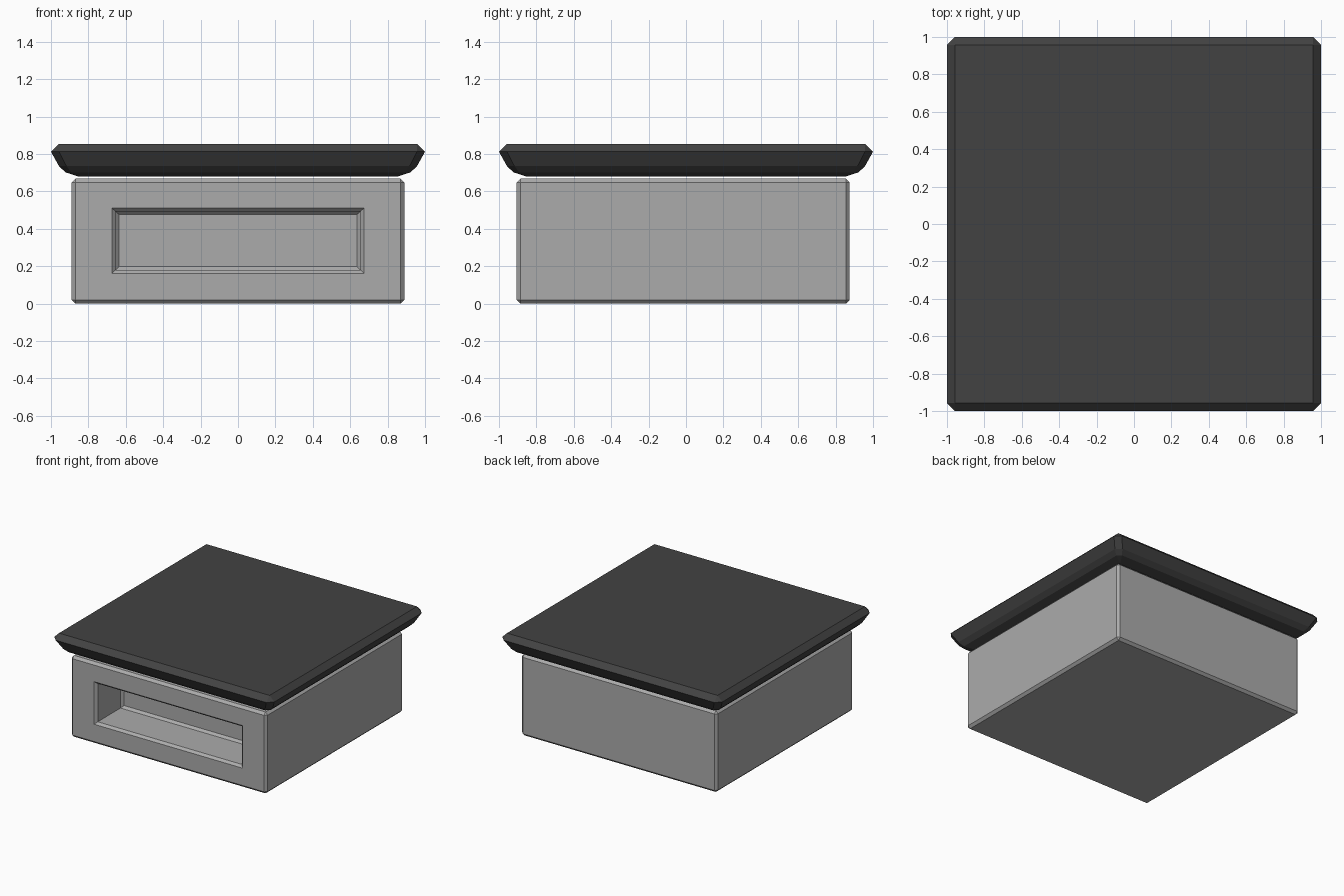
import bpy, bmesh
from mathutils import Vector

if "Cube" in bpy.data.objects:
    bpy.data.objects.remove(bpy.data.objects["Cube"])


def material(name, value):
    m = bpy.data.materials.new(name)
    m.diffuse_color = (value, value, value, 1)
    m.use_nodes = True
    m.node_tree.nodes["Principled BSDF"].inputs["Base Color"].default_value = m.diffuse_color
    return m


def finish(bm, name, mat):
    bmesh.ops.recalc_face_normals(bm, faces=bm.faces)
    mesh = bpy.data.meshes.new(name)
    bm.to_mesh(mesh)
    bm.free()
    mesh.materials.append(mat)
    obj = bpy.data.objects.new(name, mesh)
    bpy.context.collection.objects.link(obj)
    return obj


# Base block with chamfered edges
bm = bmesh.new()
bmesh.ops.create_cube(bm, size=1)
for v in bm.verts:
    v.co = Vector((v.co.x * 1.78, v.co.y * 1.78 - 0.015, (v.co.z + 0.5) * 0.668))
bmesh.ops.bevel(bm, geom=bm.edges[:], offset=0.02, segments=1,
                affect='EDGES', profile=0.5)

# Open niche in the front: chamfered mouth, straight walls, chamfered back
bm.normal_update()
front = min(bm.faces, key=lambda f: f.calc_center_median().y)
for y, hx, z0, z1 in [(-0.905, 0.675, 0.162, 0.512), (-0.885, 0.655, 0.18, 0.494),
                      (-0.59, 0.655, 0.18, 0.494), (-0.57, 0.635, 0.198, 0.476)]:
    bmesh.ops.inset_individual(bm, faces=[front], thickness=0.01)
    mid = front.calc_center_median()
    targets = [(v, hx if v.co.x > mid.x else -hx, z1 if v.co.z > mid.z else z0)
               for v in front.verts]
    for v, x, z in targets:
        v.co = (x, y, z)
finish(bm, "base_block", material("mid grey", 0.41))

# Cap slab: stacked square rings (z, half width, corner cut)
bm = bmesh.new()
rings = []
for z, w, c in [(0.68, 0.853, 0.004), (0.702, 0.922, 0.03), (0.735, 0.957, 0.04),
                (0.813, 1.0, 0.043), (0.855, 0.957, 0.001)]:
    k = w - c
    pts = [(k, -w), (w, -k), (w, k), (k, w), (-k, w), (-w, k), (-w, -k), (-k, -w)]
    rings.append([bm.verts.new((x, y, z)) for x, y in pts])
for a, b in zip(rings, rings[1:]):
    for i in range(8):
        j = (i + 1) % 8
        bm.faces.new((a[i], a[j], b[j], b[i]))
bm.faces.new(rings[0][::-1])
bm.faces.new(rings[-1])
finish(bm, "cap_slab", material("charcoal", 0.055))
